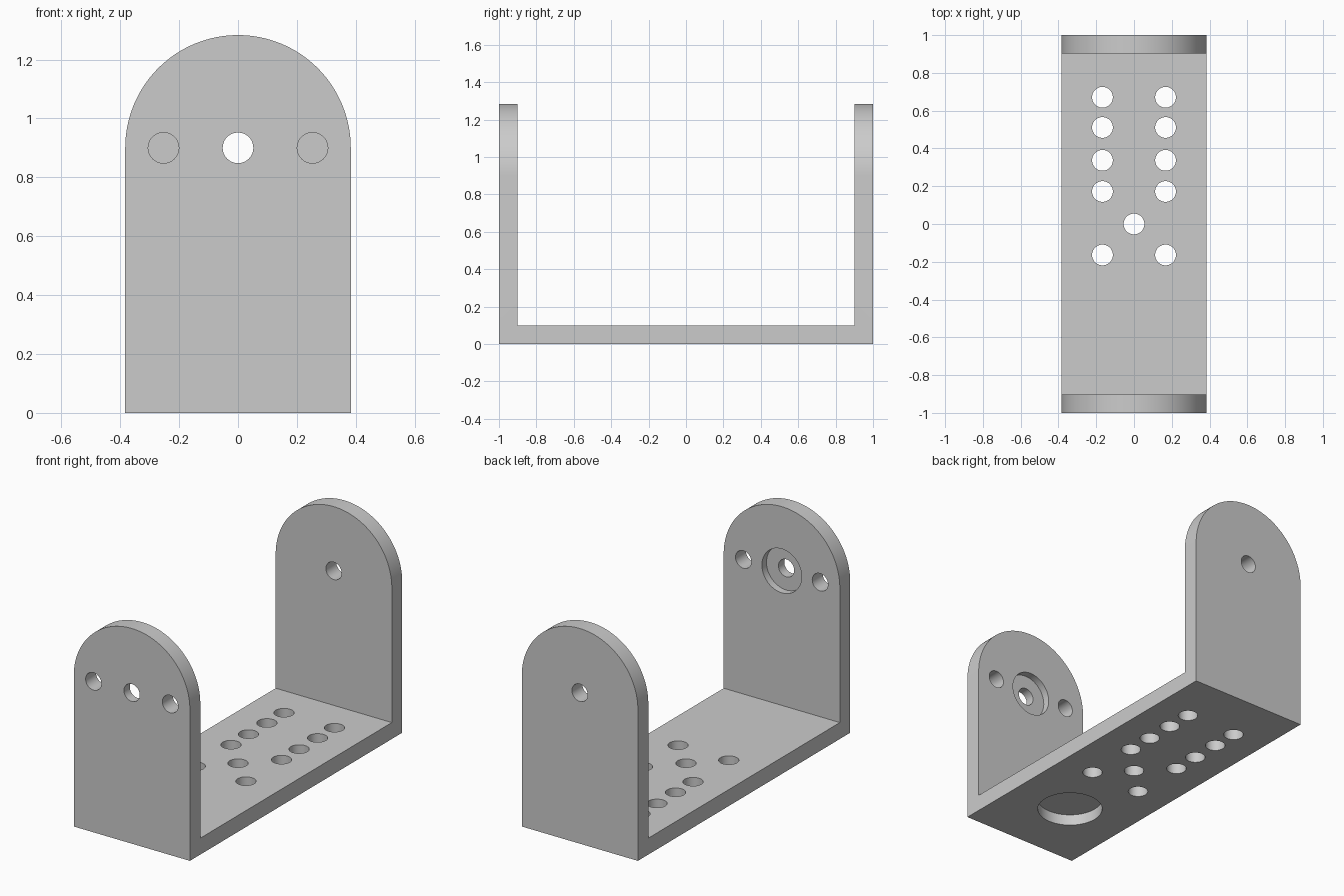
import bpy, bmesh, math
from mathutils import Vector

if "Cube" in bpy.data.objects:
    bpy.data.objects.remove(bpy.data.objects["Cube"])

W, T = 0.383, 0.098         # half width, plate thickness
PIVOT_Z = 0.9               # height of arm holes and arch centre
TOP = PIVOT_Z + W

grey = bpy.data.materials.new("light_grey")
grey.diffuse_color = (0.6, 0.6, 0.6, 1)
grey.use_nodes = True
grey.node_tree.nodes["Principled BSDF"].inputs["Base Color"].default_value = grey.diffuse_color


def prism(name, points, sweep):
    """Extrude a closed outline of 3D points along a vector."""
    bm = bmesh.new()
    face = bm.faces.new([bm.verts.new(p) for p in points])
    ext = bmesh.ops.extrude_face_region(bm, geom=[face])
    moved = [v for v in ext["geom"] if isinstance(v, bmesh.types.BMVert)]
    bmesh.ops.translate(bm, verts=moved, vec=Vector(sweep))
    bmesh.ops.recalc_face_normals(bm, faces=bm.faces)
    mesh = bpy.data.meshes.new(name)
    bm.to_mesh(mesh)
    bm.free()
    ob = bpy.data.objects.new(name, mesh)
    bpy.context.collection.objects.link(ob)
    mesh.materials.append(grey)
    return ob


def apply_boolean(target, tool, operation):
    mod = target.modifiers.new("cut", 'BOOLEAN')
    mod.operation, mod.solver, mod.object = operation, 'EXACT', tool
    bpy.context.view_layer.objects.active = target
    bpy.ops.object.modifier_apply(modifier=mod.name)
    bpy.data.objects.remove(tool)


def circle(r, n=48):
    return [(r * math.cos(2 * math.pi * i / n), r * math.sin(2 * math.pi * i / n)) for i in range(n)]


def bore_y(target, x, r, y0, y1):
    pts = [(x + a, y0, PIVOT_Z + b) for a, b in circle(r)]
    apply_boolean(target, prism("arm_cutter", pts, (0, y1 - y0, 0)), 'DIFFERENCE')


def bore_z(target, x, y, r, z0, z1):
    pts = [(x + a, y + b, z0) for a, b in circle(r)]
    apply_boolean(target, prism("base_cutter", pts, (0, 0, z1 - z0)), 'DIFFERENCE')


# U-shaped body, trimmed to the round-topped front outline
u = [(-1, 0), (1, 0), (1, TOP + .1), (1 - T, TOP + .1), (1 - T, T), (T - 1, T), (T - 1, TOP + .1), (-1, TOP + .1)]
bracket = prism("bracket", [(-W - .1, y, z) for y, z in u], (2 * W + .2, 0, 0))
arch = [(W * math.cos(math.pi * i / 64), PIVOT_Z + W * math.sin(math.pi * i / 64)) for i in range(65)]
outline = [(W, -.1)] + arch + [(-W, -.1)]
apply_boolean(bracket, prism("outline_cutter", [(x, -1.1, z) for x, z in outline], (0, 2.2, 0)), 'INTERSECT')

# Arm holes: pivot in both arms, two side holes and an inner recess in the front arm
bore_y(bracket, 0, 0.052, -1.05, -0.8)
bore_y(bracket, 0, 0.052, 0.8, 1.05)
for side in (-1, 1):
    bore_y(bracket, side * 0.253, 0.052, -1.05, -0.8)
bore_y(bracket, 0, 0.131, -0.945, -0.8)

# Base holes: centre hole, two rows, and a blind round pocket underneath
bore_z(bracket, 0, 0, 0.055, -0.1, 0.2)
for y in (0.671, 0.511, 0.337, 0.172, -0.164):
    for side in (-1, 1):
        bore_z(bracket, side * 0.167, y, 0.055, -0.1, 0.2)
bore_z(bracket, 0, -0.56, 0.181, -0.1, 0.066)

# Smooth curved faces, keep edges sharp
bpy.ops.object.select_all(action='DESELECT')
bracket.select_set(True)
bpy.context.view_layer.objects.active = bracket
bpy.ops.object.shade_smooth_by_angle(angle=math.radians(30))
